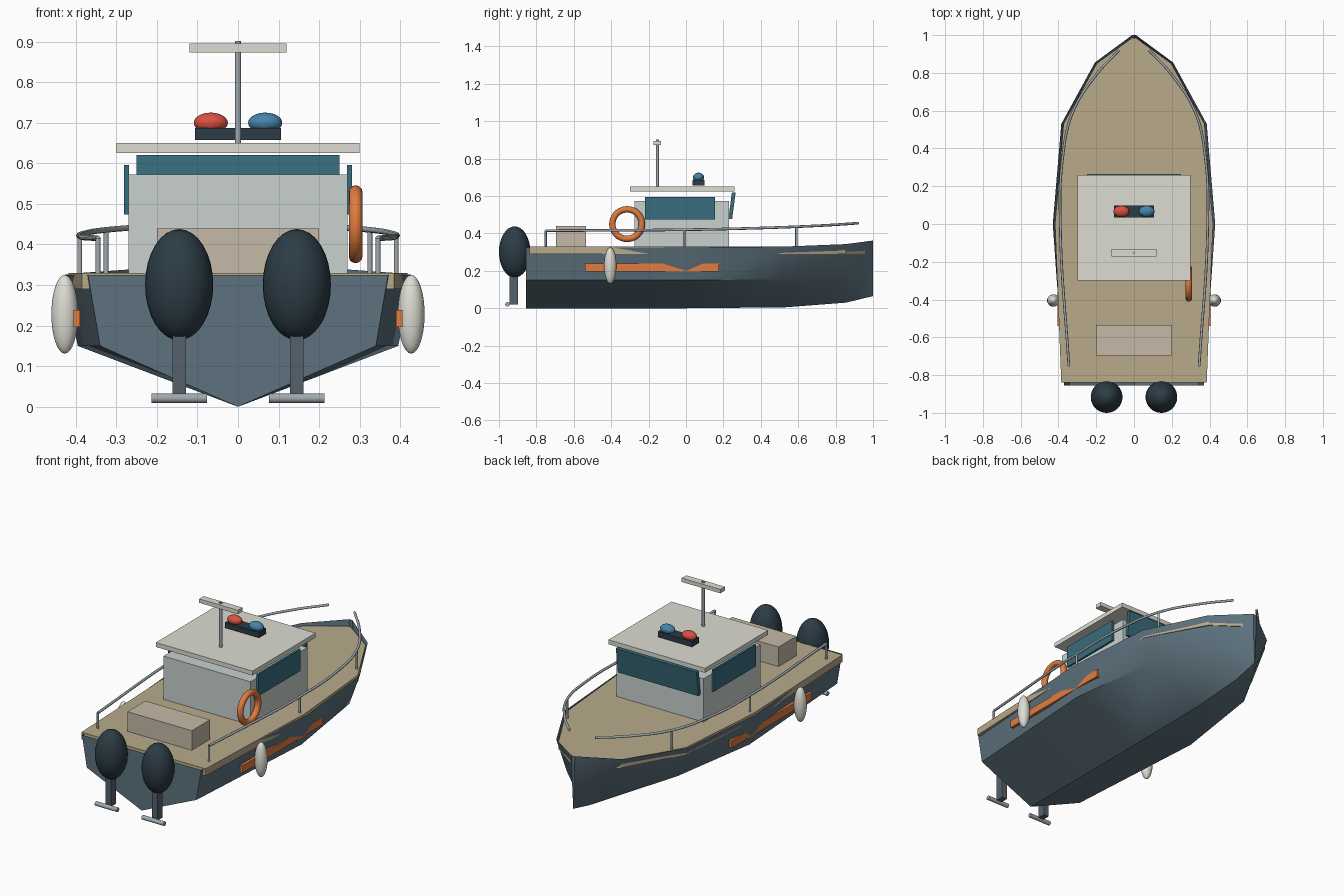
import bpy, bmesh, math

if "Cube" in bpy.data.objects:
    bpy.data.objects.remove(bpy.data.objects["Cube"])

def material(name, rgb):
    m = bpy.data.materials.new(name)
    m.diffuse_color = (*rgb, 1)
    m.use_nodes = True
    m.node_tree.nodes["Principled BSDF"].inputs["Base Color"].default_value = m.diffuse_color
    return m

NAVY = material("hull_blue", (0.11, 0.17, 0.21))
TAN = material("deck_tan", (0.48, 0.40, 0.26))
PALE = material("cabin_grey", (0.58, 0.64, 0.62))
WHITE = material("off_white", (0.72, 0.72, 0.65))
GLASS = material("glass", (0.04, 0.15, 0.20))
DARK = material("dark", (0.025, 0.045, 0.06))
LEG = material("leg_grey", (0.09, 0.12, 0.15))
METAL = material("metal", (0.36, 0.40, 0.42))
ORANGE = material("orange", (0.75, 0.20, 0.05))
RED = material("red", (0.70, 0.08, 0.05))
BLUE = material("blue", (0.06, 0.23, 0.40))
BEIGE = material("beige", (0.56, 0.49, 0.39))

def finish(name, mat, smooth=False):
    ob = bpy.context.object
    ob.name = name
    ob.data.materials.append(mat)
    if smooth:
        bpy.ops.object.shade_smooth_by_angle(angle=math.radians(40))
    return ob

def box(name, loc, size, mat, tilt=0):
    bpy.ops.mesh.primitive_cube_add(size=1, location=loc, rotation=(tilt, 0, 0))
    bpy.context.object.scale = size
    return finish(name, mat)

def ellipsoid(name, loc, radii, mat):
    bpy.ops.mesh.primitive_uv_sphere_add(segments=32, ring_count=16, radius=1, location=loc)
    bpy.context.object.scale = radii
    return finish(name, mat, True)

def rod(name, loc, r, length, mat, rot=(0, 0, 0)):
    bpy.ops.mesh.primitive_cylinder_add(vertices=16, radius=r, depth=length, location=loc, rotation=rot)
    return finish(name, mat, True)

def mesh_object(name, bm, mat, smooth=False):
    bmesh.ops.recalc_face_normals(bm, faces=bm.faces[:])
    me = bpy.data.meshes.new(name)
    bm.to_mesh(me)
    bm.free()
    ob = bpy.data.objects.new(name, me)
    bpy.context.collection.objects.link(ob)
    bpy.context.view_layer.objects.active = ob
    ob.select_set(True)
    return finish(name, mat, smooth)

# Hull: V sections lofted from stern to bow (y, sheer x, sheer z, chine x, chine z, keel z)
stations = [(-0.855, 0.37, 0.325, 0.34, 0.15, 0.0),
            (0.0, 0.43, 0.325, 0.395, 0.15, 0.0),
            (0.53, 0.385, 0.33, 0.32, 0.155, 0.005),
            (0.855, 0.207, 0.343, 0.14, 0.18, 0.03),
            (1.0, 0.01, 0.362, 0.007, 0.21, 0.065)]
bm = bmesh.new()
rows = []
for y, sx, sz, cx, cz, kz in stations:
    rows.append([bm.verts.new(p) for p in
                 ((-sx, y, sz), (-cx, y, cz), (0, y, kz), (cx, y, cz), (sx, y, sz))])
for a, b in zip(rows, rows[1:]):
    for i in range(4):
        bm.faces.new((a[i], a[i + 1], b[i + 1], b[i]))
bm.faces.new(rows[0])
bm.faces.new(rows[-1])
mesh_object("hull", bm, NAVY, True)

# Deck slab
half = [(0.385, -0.838), (0.418, 0.0), (0.373, 0.53), (0.197, 0.85), (0.01, 0.985)]
outline = half + [(-x, y) for x, y in reversed(half)]
bm = bmesh.new()
face = bm.faces.new([bm.verts.new((x, y, 0.29)) for x, y in outline])
ext = bmesh.ops.extrude_face_region(bm, geom=[face])
for v in ext["geom"]:
    if isinstance(v, bmesh.types.BMVert):
        v.co.z = 0.33
if not any(abs(f.normal.z) > 0.9 and f.calc_center_median().z < 0.3 for f in bm.faces):
    bm.faces.new([v for v in bm.verts if v.co.z < 0.3][::-1])
mesh_object("deck", bm, TAN)

# Cabin, windows and roof
box("cabin", (0, -0.022, 0.45), (0.54, 0.505, 0.245), PALE)
box("windshield", (0, 0.246, 0.548), (0.5, 0.02, 0.143), GLASS, -0.13)
box("roof", (0, -0.02, 0.638), (0.6, 0.56, 0.025), WHITE)

# Light bar, mast and radar
box("light_bar", (0, 0.067, 0.672), (0.212, 0.064, 0.03), DARK)
ellipsoid("red_light", (-0.067, 0.067, 0.70), (0.042, 0.03, 0.025), RED)
ellipsoid("blue_light", (0.067, 0.067, 0.70), (0.042, 0.03, 0.025), BLUE)
rod("mast", (0, -0.153, 0.775), 0.008, 0.254, METAL)
box("radar", (0, -0.153, 0.884), (0.24, 0.04, 0.022), WHITE)

# Stern locker and life ring
box("locker", (0, -0.615, 0.384), (0.4, 0.16, 0.112), BEIGE)
bpy.ops.mesh.primitive_torus_add(major_radius=0.079, minor_radius=0.017, major_segments=40,
                                 minor_segments=12, location=(0.29, -0.315, 0.45),
                                 rotation=(0, math.pi / 2, 0))
finish("life_ring", ORANGE, True)

rail_path = [(0.345, -0.75, 0.415), (0.39, -0.01, 0.42), (0.38, 0.33, 0.427), (0.325, 0.59, 0.436),
             (0.2, 0.79, 0.446), (0.08, 0.92, 0.455)]

for s, side in ((-1, "left"), (1, "right")):
    # Side window, rubbing strip and fender
    box(side + "_window", (s * 0.275, -0.033, 0.535), (0.012, 0.375, 0.122), GLASS)
    box(side + "_strip", (s * 0.397, -0.182, 0.218), (0.016, 0.715, 0.042), ORANGE)
    ellipsoid(side + "_fender", (s * 0.427, -0.405, 0.228), (0.033, 0.033, 0.097), WHITE)
    # Outboard motor
    ellipsoid(side + "_motor", (s * 0.145, -0.916, 0.301), (0.084, 0.084, 0.137), DARK)
    box(side + "_motor_leg", (s * 0.145, -0.922, 0.14), (0.033, 0.045, 0.24), LEG)
    rod(side + "_propeller", (s * 0.145, -0.955, 0.021), 0.012, 0.137, METAL, (0, math.pi / 2, 0))
    # Rail tube and posts
    cu = bpy.data.curves.new(side + "_rail", "CURVE")
    cu.dimensions = "3D"
    cu.bevel_depth = 0.007
    cu.bevel_resolution = 2
    cu.use_fill_caps = True
    sp = cu.splines.new("BEZIER")
    sp.bezier_points.add(len(rail_path) - 1)
    for bp, (x, y, z) in zip(sp.bezier_points, rail_path):
        bp.co = (s * x, y, z)
        bp.handle_left_type = bp.handle_right_type = "AUTO"
    cu.materials.append(METAL)
    bpy.context.collection.objects.link(bpy.data.objects.new(side + "_rail", cu))
    for i in (0, 1, 3):
        x, y, z = rail_path[i]
        rod(side + "_rail_post", (s * x, y, (z + 0.325) / 2), 0.006, z - 0.325, METAL)
